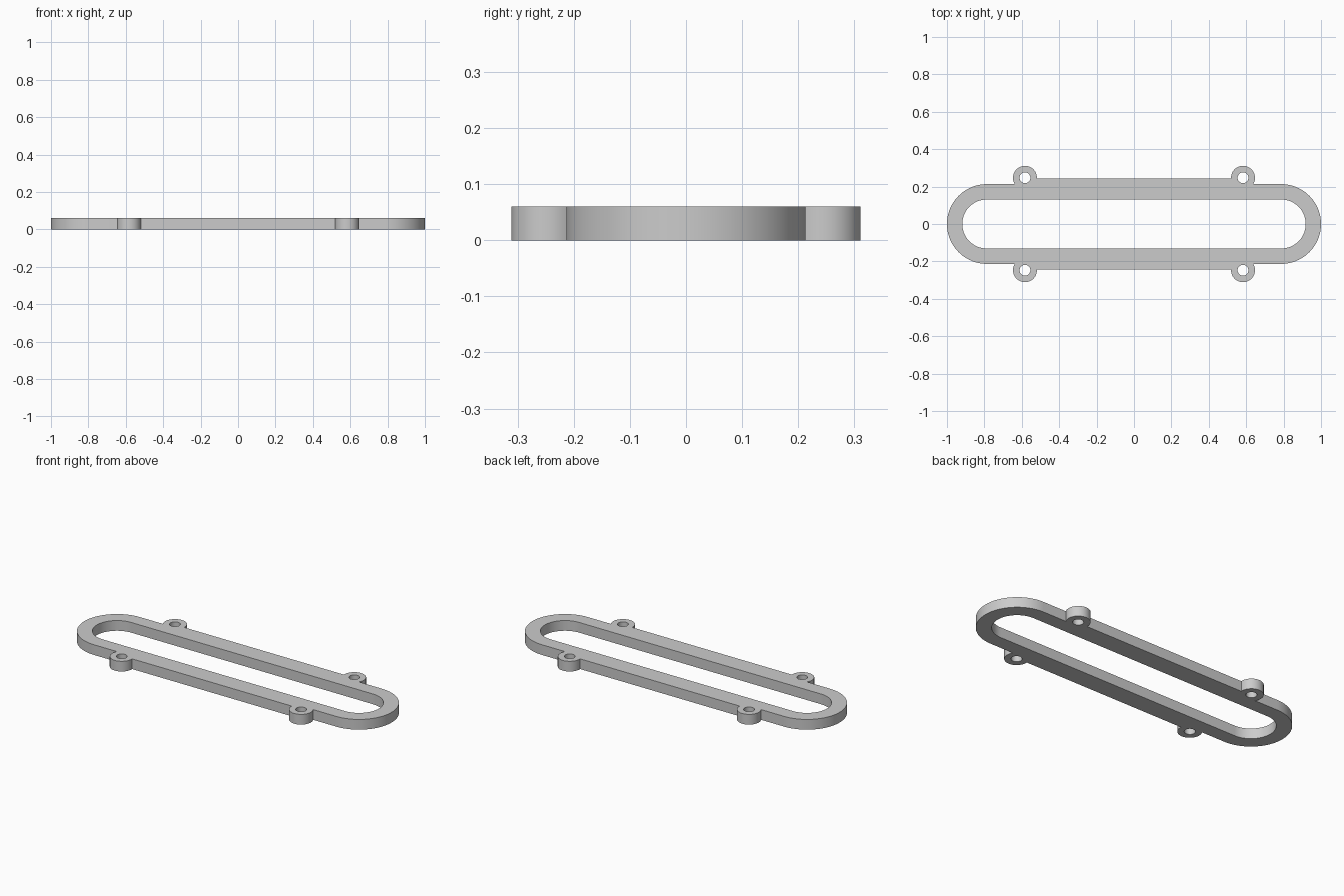
import bpy, bmesh
from math import sin, cos, pi, asin

cube = bpy.data.objects.get("Cube")
if cube:
    bpy.data.objects.remove(cube, do_unlink=True)

HEIGHT = 0.06
END_X, OUTER_R, INNER_R = 0.787, 0.213, 0.131   # stadium-shaped ring
RAIL_Y = 0.242                                  # thicker middle of the long sides
LUG_X, LUG_Y, LUG_R, HOLE_R = 0.583, 0.247, 0.064, 0.029


def arc(cx, cy, r, start, end, steps):
    return [(cx + r * cos(start + (end - start) * i / steps),
             cy + r * sin(start + (end - start) * i / steps)) for i in range(steps + 1)]


def mirror_quarter(quarter):
    """Complete a quarter outline, running from +x to +y, into a closed loop."""
    half = quarter + [(-x, y) for x, y in reversed(quarter)]
    loop = half + [(-x, -y) for x, y in half]
    return [p for i, p in enumerate(loop)
            if abs(p[0] - loop[i - 1][0]) + abs(p[1] - loop[i - 1][1]) > 1e-6]


# Outline: rounded end, then the lug bulge, then the thicker rail
lug_start = asin((OUTER_R - LUG_Y) / LUG_R)
lug_end = pi - asin((RAIL_Y - LUG_Y) / LUG_R)
outer = mirror_quarter(arc(END_X, 0, OUTER_R, 0, pi / 2, 24)
                       + arc(LUG_X, LUG_Y, LUG_R, lug_start, lug_end, 32))
slot = mirror_quarter(arc(END_X, 0, INNER_R, 0, pi / 2, 24))
holes = [arc(sx * LUG_X, sy * LUG_Y, HOLE_R, 0, 2 * pi, 32)[:-1]
         for sx in (-1, 1) for sy in (-1, 1)]

# Fill the flat profile and extrude it upward
bm = bmesh.new()
edges = []
for loop in [outer, slot] + holes:
    verts = [bm.verts.new((x, y, 0)) for x, y in loop]
    edges += [bm.edges.new((v, verts[i - 1])) for i, v in enumerate(verts)]
bmesh.ops.triangle_fill(bm, edges=edges, use_beauty=True, use_dissolve=False)
top = bmesh.ops.extrude_face_region(bm, geom=bm.faces[:], use_keep_orig=True)
bmesh.ops.translate(bm, vec=(0, 0, HEIGHT),
                    verts=[g for g in top["geom"] if isinstance(g, bmesh.types.BMVert)])
bmesh.ops.recalc_face_normals(bm, faces=bm.faces[:])
mesh = bpy.data.meshes.new("mounting_frame")
bm.to_mesh(mesh)
bm.free()

# Plain grey finish
grey = bpy.data.materials.new("grey")
grey.use_nodes = True
colour = (0.6, 0.6, 0.6, 1)
grey.diffuse_color = colour
grey.node_tree.nodes["Principled BSDF"].inputs["Base Color"].default_value = colour
mesh.materials.append(grey)

frame = bpy.data.objects.new("mounting_frame", mesh)
bpy.context.collection.objects.link(frame)
bpy.ops.object.select_all(action="DESELECT")
frame.select_set(True)
bpy.context.view_layer.objects.active = frame
bpy.ops.object.shade_smooth_by_angle(angle=pi / 6)
